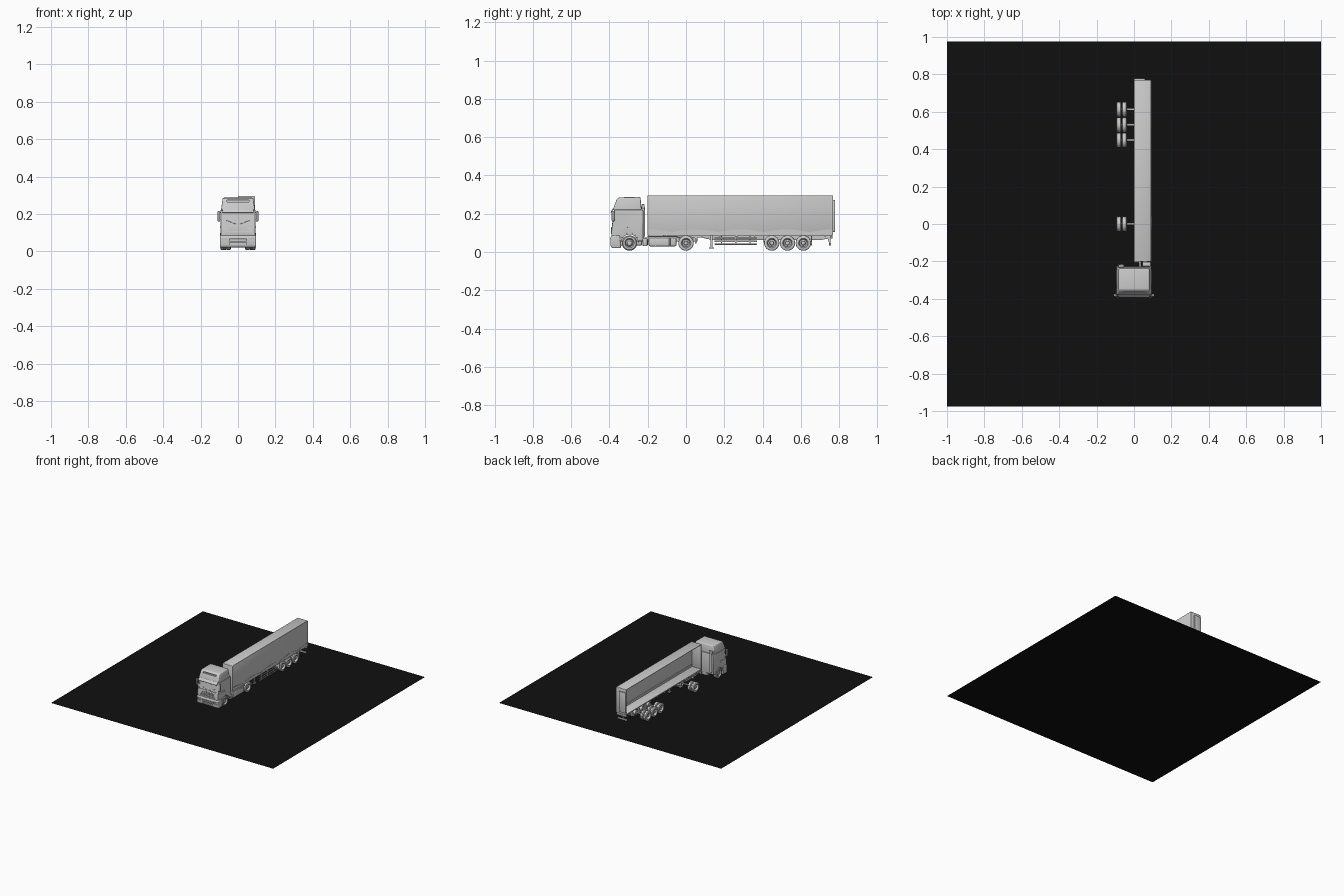
import bpy, bmesh, math
from mathutils import Matrix, Vector

if "Cube" in bpy.data.objects:
    bpy.data.objects.remove(bpy.data.objects["Cube"])


def finish(bm, name, bevel=0.0, seg=2, mat=None):
    bmesh.ops.remove_doubles(bm, verts=bm.verts, dist=1e-6)
    if bevel:
        edges = [e for e in bm.edges if len(e.link_faces) == 2 and e.calc_face_angle() > 0.5]
        bmesh.ops.bevel(bm, geom=edges, offset=bevel, segments=seg, profile=0.5,
                        affect='EDGES', clamp_overlap=True)
    bmesh.ops.recalc_face_normals(bm, faces=bm.faces)
    me = bpy.data.meshes.new(name)
    bm.to_mesh(me)
    bm.free()
    ob = bpy.data.objects.new(name, me)
    bpy.context.collection.objects.link(ob)
    if mat:
        me.materials.append(mat)
    smooth(ob)
    return ob


def smooth(ob):
    bpy.ops.object.select_all(action='DESELECT')
    ob.select_set(True)
    bpy.context.view_layer.objects.active = ob
    bpy.ops.object.shade_smooth_by_angle(angle=math.radians(35))


def box(name, x, y, z, bevel=0.0):
    bm = bmesh.new()
    size = [abs(a[1] - a[0]) for a in (x, y, z)]
    mid = [(a[1] + a[0]) / 2 for a in (x, y, z)]
    bmesh.ops.create_cube(bm, size=1, matrix=Matrix.Translation(mid) @ Matrix.Diagonal((*size, 1)))
    return finish(bm, name, bevel)


def prism(name, pts, x0, x1, bevel=0.0, seg=2, taper=None):
    """Side profile of (y, z) points pulled across x; taper(z) scales the width."""
    bm = bmesh.new()
    f = bm.faces.new([bm.verts.new((x0, y, z)) for y, z in pts])
    r = bmesh.ops.extrude_face_region(bm, geom=[f])
    bmesh.ops.translate(bm, vec=(x1 - x0, 0, 0),
                        verts=[v for v in r['geom'] if isinstance(v, bmesh.types.BMVert)])
    if taper:
        for v in bm.verts:
            v.co.x *= taper(v.co.z)
    return finish(bm, name, bevel, seg)


def rod(name, a, b, r, sides=12):
    a, b = Vector(a), Vector(b)
    m = Matrix.Translation((a + b) / 2) @ (b - a).to_track_quat('Z', 'Y').to_matrix().to_4x4()
    bm = bmesh.new()
    bmesh.ops.create_cone(bm, cap_ends=True, segments=sides, radius1=r, radius2=r,
                          depth=(b - a).length, matrix=m)
    return finish(bm, name)


def arc(cy, cz, r, a0, a1, n=12):
    return [(cy + r * math.cos(math.radians(a0 + (a1 - a0) * i / n)),
             cz + r * math.sin(math.radians(a0 + (a1 - a0) * i / n))) for i in range(n + 1)]


def carve(ob, cutters):
    for c in cutters:
        c.hide_render = True
        m = ob.modifiers.new('cut', 'BOOLEAN')
        m.operation, m.object, m.solver = 'DIFFERENCE', c, 'EXACT'
        bpy.context.view_layer.objects.active = ob
        bpy.ops.object.modifier_apply(modifier=m.name)
        bpy.data.objects.remove(c, do_unlink=True)
    smooth(ob)


def wheel(name, x, y, h, side, front=False):
    """Lathed tyre and rim; side is the outward direction."""
    hub = [(.7, .023), (.3, .019), (.8, .012), (.95, 0)] if front else \
          [(.7, .023), (-.4, .019), (-.4, .012), (.6, .010), (.7, 0)]
    prof = [(-.6, 0), (-.6, .022), (-1, .025), (-1, .034), (-.75, .039), (-.12, .04), (-.1, .0385),
            (.1, .0385), (.12, .04), (.75, .039), (1, .034), (1, .025)] + hub
    bm = bmesh.new()
    vs = [bm.verts.new((x + side * h * a, y, WZ + r)) for a, r in prof]
    es = [bm.edges.new(p) for p in zip(vs, vs[1:])]
    bmesh.ops.spin(bm, geom=vs + es, cent=(x, y, WZ), axis=(1, 0, 0), angle=2 * math.pi, steps=32)
    finish(bm, name)
    for i in range(8):
        a = i * math.pi / 4
        px, py, pz = x + side * h * (.3 if front else -.4), y + .0155 * math.cos(a), WZ + .0155 * math.sin(a)
        rod('wheel_nut', (px, py, pz), (px + side * .006, py, pz), .0015, 6)


WZ = 0.047

# Black base sheet
black = bpy.data.materials.new('black')
black.diffuse_color = (0.005, 0.005, 0.005, 1)
black.use_nodes = True
black.node_tree.nodes["Principled BSDF"].inputs["Base Color"].default_value = black.diffuse_color
bm = bmesh.new()
bmesh.ops.create_grid(bm, x_segments=1, y_segments=1, size=1, matrix=Matrix.Diagonal((1, .976, 1, 1)))
finish(bm, 'base_sheet', mat=black)

# Cab body with wheel arch in its profile
cab = prism('cab_body', [(-.346, .05), (-.387, .06), (-.391, .1), (-.386, .14), (-.374, .222),
                         (-.228, .222), (-.226, .06), (-.246, .06)] + arc(-.295, WZ, .047, 16, 176),
            -.093, .093, .006, 3)
cuts = [prism('windscreen_cut', [(-.42, .142), (-.382, .142), (-.3725, .210), (-.42, .21)], -.08, .08)]
for s in (1, -1):
    cuts.append(prism('window_cut', [(-.376, .135), (-.306, .145), (-.306, .21), (-.364, .21)], s * .091, s * .12))
for i, z in enumerate((.098, .110, .122)):
    w = .062 - .004 * i
    cuts.append(box('grille_cut', (-w, w), (-.42, -.383), (z, z + .007)))
carve(cab, cuts)
for x in (-.036, -.012, .012, .036):
    box('grille_bar', (x - .002, x + .002), (-.391, -.38), (.097, .131))

# Raised roof, front slot and sun visor
roof = prism('cab_roof', [(-.380, .218), (-.378, .232), (-.362, .275), (-.350, .286), (-.238, .287), (-.232, .218)],
             -.091, .091, .006, 3, lambda z: 1 - max(0, z - .22) * 1.6)
carve(roof, [box('roof_slot_cut', (-.058, .058), (-.42, -.352), (.264, .274))])
prism('sun_visor', [(-.378, .222), (-.392, .206), (-.394, .209), (-.381, .229)], -.084, .084, .001)

# Bumper with lamp and intake openings
bumper = prism('bumper', [(-.34, .02), (-.386, .02), (-.394, .03), (-.396, .075), (-.388, .088), (-.345, .088)],
               -.097, .097, .006, 3)
cuts = [box('intake_cut', (-.045, .045), (-.42, -.386), (z, z + .012)) for z in (.035, .055)]
cuts += [box('lamp_cut', (s * .058, s * .088), (-.42, -.388), (.052, .072)) for s in (1, -1)]
carve(bumper, cuts)
for s in (1, -1):
    for x in (.066, .08):
        rod('headlamp', (s * x, -.393, .062), (s * x, -.38, .062), .006, 16)
    rod('wiper', (s * .005, -.386, .144), (s * .06, -.381, .165), .0012, 6)

# Both cab sides: arches, mirrors, handles, steps, seams
for s in (1, -1):
    prism('cab_wheel_arch', arc(-.295, WZ, .051, 5, 175) + arc(-.295, WZ, .045, 175, 5), s * .06, s * .097, .001)
    box('mirror', (s * .095, s * .109), (-.388, -.374), (.160, .215), .004)
    for z in (.172, .208):
        rod('mirror_arm', (s * .085, -.366, z), (s * .1, -.381, z), .002, 8)
    box('door_handle', (s * .092, s * .0955), (-.318, -.304), (.128, .132), .001)
    box('door_seam', (s * .0925, s * .0938), (-.302, -.3), (.095, .218))
    box('rear_side_fairing', (s * .084, s * .092), (-.24, -.223), (.065, .218), .003)
    for z in (.035, .06):
        box('cab_step', (s * .06, s * .095), (-.366, -.344), (z, z + .006), .001)
rod('intake_pipe', (-.068, -.222, .08), (-.068, -.222, .235), .009)
box('intake_head', (-.083, -.053), (-.232, -.217), (.225, .25), .003)

# Wheels and axles
wheel_rows = (0.0, .448, .53, .613)
for s, side in ((1, 'right'), (-1, 'left')):
    wheel(side + '_front_wheel', s * .078, -.295, .016, s, True)
    for y in wheel_rows:
        wheel(side + '_outer_wheel', s * .081, y, .0135, s)
        wheel(side + '_inner_wheel', s * .051, y, .0125, s)
for y in (-.295,) + wheel_rows:
    rod('axle', (-.08, y, WZ), (.08, y, WZ), .006)
for y in wheel_rows[1:]:
    rod('brake_drum', (.015, y, WZ), (.036, y, WZ), .018, 20)

# Tractor frame, tank, deck and fenders on the modelled half
box('tractor_rail', (.026, .038), (-.36, .06), (.055, .075), .001)
for y in (-.2, -.1, .055):
    box('tractor_cross_member', (0, .03), (y - .006, y + .006), (.055, .075), .001)
box('engine_block', (-.03, .03), (-.35, -.23), (.035, .075), .004)
box('fuel_tank', (.04, .092), (-.195, -.05), (.03, .076), .007)
box('deck_plate', (.0, .094), (-.2, -.045), (.078, .085), .001)
for y in (-.16, -.085):
    box('tank_strap', (.039, .0935), (y - .003, y + .003), (.0285, .0775), .002)
box('battery_case', (.045, .09), (-.226, -.202), (.032, .074), .003)
rod('air_tank', (.06, -.218, .05), (.06, -.198, .05), .014)
prism('drive_fender', arc(0, WZ, .0445, 25, 155) + arc(0, WZ, .0425, 155, 25), .038, .096)
box('tail_lamp_bracket', (.03, .09), (.048, .054), (.045, .07), .001)
rod('coupling_plate', (.018, .0, .078), (.018, .0, .09), .018, 24)

# Trailer: open half shell
box('trailer_side', (.087, .0905), (-.2, .768), (.092, .294), .0015)
box('trailer_roof', (0, .0895), (-.2, .768), (.291, .2955), .0015)
box('trailer_front_wall', (0, .0895), (-.201, -.196), (.088, .294), .001)
box('trailer_rear_wall', (0, .0895), (.764, .769), (.088, .294), .001)
box('trailer_rear_door', (0, .06), (.767, .779), (.105, .272), .003)
box('trailer_floor', (0, .089), (-.2, .768), (.087, .095), .001)
for y in (-.195, .76):
    box('corner_post', (.084, .0912), (y - .004, y + .008), (.09, .293), .001)
box('inner_rail', (.081, .0875), (-.195, .765), (.095, .112), .001)

# Tarpaulin hem with shallow swags and straps
hem = [(-.195, .092)] + [(.765, .092)]
hem += [(.765 - .96 * i / 48, .104 + .014 * abs(math.cos(math.pi * i / 12))) for i in range(49)]
prism('tarpaulin_hem', hem, .0895, .0925)

# Trailer underframe
prism('trailer_rail', [(-.12, .088), (-.12, .078), (.08, .076), (.14, .062), (.7, .062), (.76, .074), (.76, .088)],
      .03, .038, .001)
for i in range(10):
    y = -.1 + i * .092
    box('floor_cross_beam', (0, .086), (y - .004, y + .004), (.08, .089))
for y in wheel_rows[1:]:
    prism('spring_hanger', [(y - .035, .066), (y + .01, .05), (y + .01, .04), (y - .04, .055)], .028, .038, .001)
for y in (.405, .655):
    box('mud_flap', (.038, .093), (y - .001, y + .002), (.035 if y > .5 else .05, .085))
box('landing_leg', (.05, .06), (.128, .138), (.022, .09), .001)
box('landing_foot', (.045, .066), (.12, .146), (.018, .024), .001)
for z in (.038, .053, .07):
    box('side_guard_bar', (.084, .09), (.15, .37), (z, z + .007), .001)
for y in (.185, .26, .335):
    box('side_guard_post', (.08, .085), (y - .003, y + .003), (.036, .09))
box('rear_bumper_bar', (0, .088), (.748, .758), (.034, .047), .002)
prism('rear_bumper_arm', [(.735, .088), (.756, .088), (.756, .04), (.749, .04)], .034, .042)
box('rear_lamp_bar', (.0, .088), (.756, .766), (.07, .084), .001)
